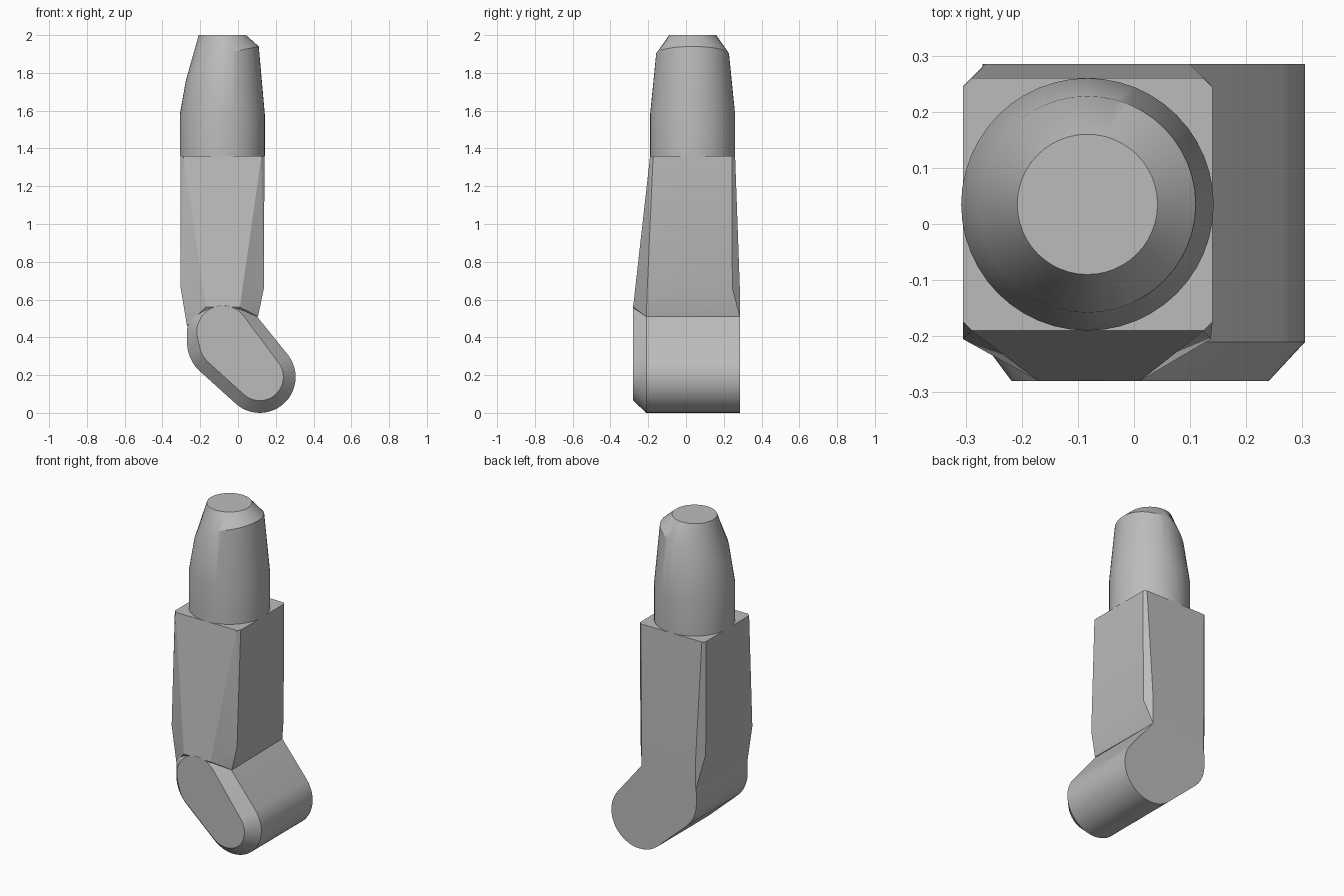
import bpy, bmesh, math

cube = bpy.data.objects.get("Cube")
if cube:
    bpy.data.objects.remove(cube, do_unlink=True)

grey = bpy.data.materials.new("plain grey")
grey.use_nodes = True
grey.diffuse_color = (0.5, 0.5, 0.5, 1)
grey.node_tree.nodes["Principled BSDF"].inputs["Base Color"].default_value = (0.5, 0.5, 0.5, 1)


def finish(name, bm, angle):
    bmesh.ops.recalc_face_normals(bm, faces=bm.faces[:])
    mesh = bpy.data.meshes.new(name)
    bm.to_mesh(mesh)
    bm.free()
    obj = bpy.data.objects.new(name, mesh)
    bpy.context.collection.objects.link(obj)
    mesh.materials.append(grey)
    bpy.ops.object.select_all(action='DESELECT')
    obj.select_set(True)
    bpy.context.view_layer.objects.active = obj
    bpy.ops.object.shade_smooth_by_angle(angle=math.radians(angle))
    return obj


def hull(name, points, angle):
    bm = bmesh.new()
    for p in points:
        bm.verts.new(p)
    found = bmesh.ops.convex_hull(bm, input=bm.verts[:])
    loose = {v for v in found["geom_interior"] + found["geom_unused"]
             if isinstance(v, bmesh.types.BMVert)}
    bmesh.ops.delete(bm, geom=list(loose), context='VERTS')
    bmesh.ops.dissolve_limit(bm, angle_limit=0.01, verts=bm.verts[:], edges=bm.edges[:])
    return finish(name, bm, angle)


# Foot: a slanted tapered capsule running front to back, chamfered at the front
circles = [(0.115, 0.19, 0.19), (-0.06, 0.375, 0.21), (-0.08, 0.43, 0.19)]
sections = [(0.285, 0), (-0.21, 0), (-0.28, 0.065)]
SIDES = 48
foot_points = []
for y, inset in sections:
    for cx, cz, r in circles:
        # the top circle keeps its height in the front face
        shrink = inset * (0.8 if cz > 0.4 else 1)
        for i in range(SIDES):
            a = math.tau * i / SIDES
            foot_points.append((cx + (r - shrink) * math.cos(a), y,
                                cz + (r - shrink) * math.sin(a)))
hull("foot", foot_points, 25)

# Shaft: square at the top, with corner facets that widen toward the foot
LEFT, RIGHT, FRONT, BACK, C = -0.305, 0.14, -0.19, 0.26, 0.016
shaft_points = []
for x, sx in ((LEFT, 1), (RIGHT, -1)):
    for y, sy in ((FRONT, 1), (BACK, -1)):
        shaft_points += [(x + sx * C, y, 1.36), (x, y + sy * C, 1.36)]
for y in (-0.205, 0.245):
    shaft_points += [(LEFT, y, 0.67), (0.137, y, 0.66)]
for x, z in ((-0.265, 0.46), (0.10, 0.51)):
    shaft_points += [(x, 0.285, 0.66), (x, 0.285, z)]
    shaft_points += [(x - 0.005 if x < 0 else x + 0.006, -0.21, z)]
shaft_points += [(-0.17, -0.28, 0.56), (0.01, -0.28, 0.56)]
hull("shaft", shaft_points, 12)

# Pin: round, with a bevelled tip cut lower on one side
CX, CY, SEG = -0.083, 0.035, 48
bm = bmesh.new()
rings = []
for level in range(4):
    ring = []
    for i in range(SEG):
        a = math.tau * i / SEG
        c = math.cos(a)
        shoulder = 1.9 + (0.04 if c > 0 else 0.14) * c
        r, z = [(0.225, 1.36), (0.225, 1.58), (0.193, shoulder), (0.125, 2.0)][level]
        ring.append(bm.verts.new((CX + r * c, CY + r * math.sin(a), z)))
    rings.append(ring)
for low, high in zip(rings, rings[1:]):
    for i in range(SEG):
        j = (i + 1) % SEG
        bm.faces.new((low[i], low[j], high[j], high[i]))
bm.faces.new(rings[0][::-1])
bm.faces.new(rings[-1])
finish("pin", bm, 32)
